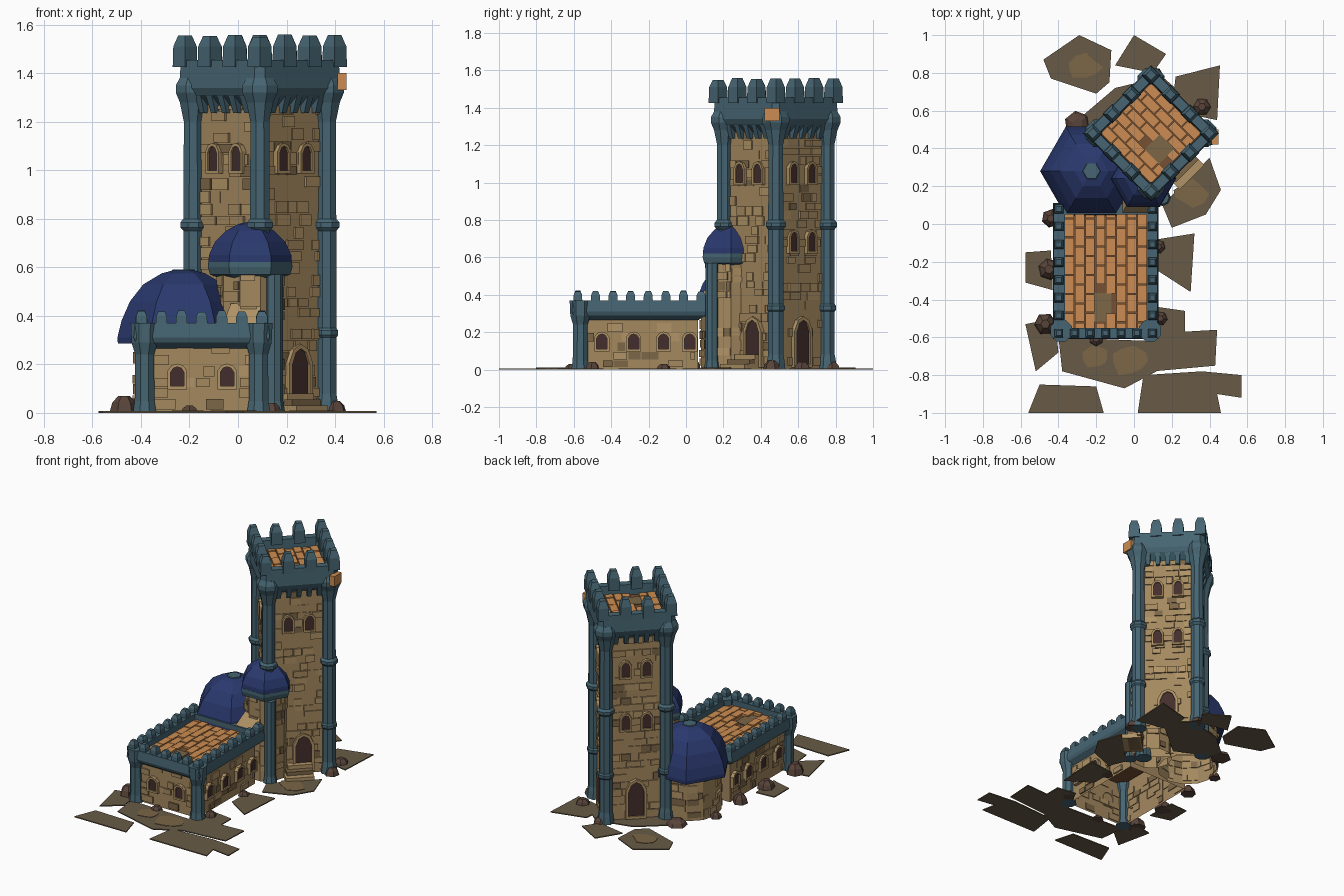
import bpy, bmesh, math, random
from mathutils import Matrix, Vector

if "Cube" in bpy.data.objects:
    bpy.data.objects.remove(bpy.data.objects["Cube"])
random.seed(7)

COLOURS = {"teal_trim": (70, 101, 114), "navy_dome": (42, 57, 110), "tan_stone": (164, 137, 95),
           "dark_stone": (124, 102, 71), "pale_stone": (176, 147, 102), "orange_tile": (204, 140, 82),
           "tile_gap": (118, 80, 50), "dark_opening": (66, 45, 44), "earth": (104, 91, 71),
           "brown_rock": (88, 68, 58)}
NAMES = list(COLOURS)
MATS = []
for n, rgb in COLOURS.items():
    m = bpy.data.materials.new(n)
    m.diffuse_color = [((c / 255 + 0.055) / 1.055) ** 2.4 for c in rgb] + [1]
    m.use_nodes = True
    m.node_tree.nodes["Principled BSDF"].inputs["Base Color"].default_value = m.diffuse_color
    MATS.append(m)


def rect(hx, hy, z, cx=0, cy=0, c=0):
    """Rectangle loop, corners chamfered by c when given."""
    if not c:
        return [(cx - hx, cy - hy, z), (cx + hx, cy - hy, z), (cx + hx, cy + hy, z), (cx - hx, cy + hy, z)]
    return [(cx + x, cy + y, z) for x, y in
            [(-hx + c, -hy), (hx - c, -hy), (hx, -hy + c), (hx, hy - c),
             (hx - c, hy), (-hx + c, hy), (-hx, hy - c), (-hx, -hy + c)]]


def ngon(n, r, z, start=0.0):
    return [(r * math.cos(start + math.tau * i / n), r * math.sin(start + math.tau * i / n), z) for i in range(n)]


def move(x, y, z=0, deg=0):
    return Matrix.Translation((x, y, z)) @ Matrix.Rotation(math.radians(deg), 4, 'Z')


class Part:
    def __init__(self, name):
        self.name, self.bm = name, bmesh.new()

    def solid(self, M, rings, colour, caps=(True, True)):
        """Skin a stack of equal loops."""
        idx = NAMES.index(colour)
        vs = [[self.bm.verts.new(M @ Vector(p)) for p in r] for r in rings]
        n = len(vs[0])
        fs = [self.bm.faces.new((a[i], a[(i + 1) % n], b[(i + 1) % n], b[i]))
              for a, b in zip(vs, vs[1:]) for i in range(n)]
        if caps[0]:
            fs.append(self.bm.faces.new(vs[0][::-1]))
        if caps[1]:
            fs.append(self.bm.faces.new(vs[-1]))
        for f in fs:
            f.material_index = idx

    def box(self, M, x0, x1, y0, y1, z0, z1, colour):
        a = ((x1 - x0) / 2, (y1 - y0) / 2)
        c = ((x0 + x1) / 2, (y0 + y1) / 2)
        self.solid(M, [rect(*a, z0, *c), rect(*a, z1, *c)], colour)

    def turned(self, M, profile, n, colour, start=0.0, caps=(True, True)):
        self.solid(M, [ngon(n, r, z, start) for r, z in profile], colour, caps)

    def done(self):
        bmesh.ops.recalc_face_normals(self.bm, faces=self.bm.faces)
        me = bpy.data.meshes.new(self.name)
        self.bm.to_mesh(me)
        for m in MATS:
            me.materials.append(m)
        bpy.context.collection.objects.link(bpy.data.objects.new(self.name, me))


def stones(p, M, width, z0, z1, chance=0.5):
    """Scatter raised blocks in courses over a wall; outward is local -y."""
    z = z0
    while z < z1 - 0.02:
        h, u = min(random.uniform(.04, .055), z1 - z), -width / 2
        while u < width / 2 - 0.02:
            w = min(random.uniform(.045, .1), width / 2 - u)
            if random.random() < chance:
                col = random.choice(["tan_stone"] * 4 + ["pale_stone"] * 2 + ["dark_stone"])
                p.box(M, u + .003, u + w - .003, -random.uniform(.004, .012), .005, z + .003, z + h - .003, col)
            u += w
        z += h


def arch(w, h, u, z, y):
    return [(u + a * w, y, z + b * h) for a, b in
            [(-.5, 0), (.5, 0), (.5, .72), (.3, .93), (0, 1), (-.3, .93), (-.5, .72)]]


def opening(p, M, u, z, w, h, t=.013):
    """Dark arched plate with a raised stone frame."""
    p.solid(M, [arch(w, h, u, z, -.006), arch(w, h, u, z, -.015)], "dark_opening")
    big = lambda y: arch(w + 2 * t, h + 2 * t, u, z - t, y)
    p.solid(M, [big(.005), big(-.024), arch(w, h, u, z, -.024), arch(w, h, u, z, -.006)],
            "pale_stone", (False, False))


def merlon(p, M, x, y, z, h, r):
    k = random.uniform(.92, 1.05)
    p.solid(M @ move(x, y, z), [rect(r, r, -.03), rect(r * .95, r * .95, h * .55), rect(r * .55, r * .55, h * k)],
            "teal_trim")


def tiles(p, M, hx, hy, z, cols, length, hatch):
    """Staggered roof tiles around a plain hatch (x, y, half width, half depth)."""
    p.box(M, -hx, hx, -hy, hy, z - .012, z, "tile_gap")
    a, b, ha, hb = hatch
    p.box(M, a - ha, a + ha, b - hb, b + hb, z, z + .006, "dark_stone")
    w = 2 * hx / cols
    for c in range(cols):
        x, y = -hx + c * w, -hy - (c % 2) * length / 2
        while y < hy:
            y0, y1 = max(y, -hy), min(y + length, hy)
            if y1 - y0 > .02 and not (abs(x + w / 2 - a) < ha and abs((y0 + y1) / 2 - b) < hb):
                p.box(M, x + .003, x + w - .003, y0 + .003, y1 - .003, z, z + random.uniform(.008, .018), "orange_tile")
            y += length


I = Matrix.Identity(4)

# Tall tower, turned 45 degrees
T = move(.09, .48, 0, 45)
FACES = [T @ move(0, 0, 0, 90 * k) for k in range(4)]
p = Part("tower_walls")
p.solid(T, [rect(.187, .187, 0), rect(.187, .187, 1.38)], "tan_stone", (False, False))
for k, F in enumerate(FACES):
    W = F @ move(0, -.187)
    stones(p, W, .31, .02, 1.27)
    for z in ([1.0] if k in (0, 3) else [1.0, .635]):
        for u in (-.068, .068):
            opening(p, W, u, z, .052, .1)
    if k < 3:
        opening(p, W, .03 if k == 0 else 0, .03, .1, .235, .018)
p.done()

p = Part("tower_corner_columns")
for F in FACES:
    p.turned(F @ move(-.194, -.194), [(.056, 0), (.05, .05), (.044, .08), (.044, .31), (.052, .32), (.052, .34),
             (.044, .35), (.044, .75), (.058, .765), (.058, .785), (.044, .8), (.042, 1.2), (.06, 1.28),
             (.078, 1.32), (.078, 1.35), (.06, 1.38)], 8, "teal_trim", math.pi / 8)
p.done()

p = Part("tower_battlements")
p.solid(T, [rect(.19, .19, 1.27, c=.02), rect(.235, .235, 1.31, c=.025), rect(.25, .25, 1.34, c=.03),
            rect(.245, .245, 1.455, c=.03), rect(.195, .195, 1.455, c=.015), rect(.19, .19, 1.37, c=.015)],
        "teal_trim", (False, False))
for F in FACES:
    for i in range(3):
        merlon(p, F, -.218 + i * .145, -.218, 1.455, .1, .036)
    for i in range(5):
        u = -.13 + i * .065
        p.solid(F @ move(u, 0), [rect(.013, .012, 1.235, 0, -.195), rect(.018, .027, 1.32, 0, -.21)], "teal_trim")
p.box(I, .41, .447, .42, .5, 1.33, 1.4, "orange_tile")
p.done()

p = Part("tower_roof_tiles")
tiles(p, T, .19, .19, 1.385, 7, .1, (-.028, -.09, .06, .055))
p.done()

# Low hall
H = move(-.15, -.25)
p = Part("hall_walls")
p.solid(H, [rect(.235, .315, 0), rect(.235, .315, .33)], "tan_stone", (False, False))
for deg, off, width, wins in [(0, .315, .4, (-.1, .105)), (90, .235, .6, (-.2, -.03, .13, .27)),
                              (270, .235, .6, (-.27, -.13, .03, .2))]:
    W = H @ move(0, 0, 0, deg) @ move(0, -off)
    stones(p, W, width, .01, .27)
    for u in wins:
        opening(p, W, u, .11, .055, .08)
p.done()

p = Part("hall_corner_columns")
for x in (-.385, .085):
    p.turned(move(x, -.565), [(.052, 0), (.044, .05), (.042, .24), (.058, .29), (.062, .37)], 8, "teal_trim", math.pi / 8)
p.turned(move(.15, .14), [(.045, 0), (.036, .05), (.036, .57)], 8, "teal_trim")
p.done()

p = Part("hall_battlements")
p.solid(H, [rect(.237, .317, .265), rect(.272, .352, .29), rect(.28, .36, .31), rect(.275, .355, .37),
            rect(.215, .3, .37), rect(.215, .3, .32)], "teal_trim", (False, False))
for i in range(7):
    merlon(p, H, -.248 + i * .0827, -.328, .37, .05, .024)
for s in (-1, 1):
    for i in range(1, 8):
        merlon(p, H, s * .248, -.328 + i * .094, .37, .05, .025)
p.done()

p = Part("hall_roof_tiles")
tiles(p, H, .22, .32, .318, 8, .1, (-.015, -.19, .045, .075))
p.done()

# Domed annexes
def annex(name, x, y, r, n, z1, dome, cap):
    p, A = Part(name + "_drum"), move(x, y)
    p.turned(A, [(r, 0), (r, z1)], n, "tan_stone", caps=(False, True))
    for k in range(n):
        F = A @ move(0, 0, 0, 360 * (k + .5) / n + 90) @ move(0, -r * math.cos(math.pi / n))
        stones(p, F, 2 * r * math.sin(math.pi / n), .02, z1, .4)
    p.done()
    p = Part(name + "_dome")
    p.turned(A, dome, 6, "navy_dome")
    p.turned(A, cap, 6, "teal_trim")
    p.done()


annex("large_annex", -.225, .28, .2, 12, .32,
      [(.2, .3), (.27, .285), (.272, .31), (.255, .38), (.22, .46), (.165, .53), (.09, .575), (.04, .588)],
      [(.055, .57), (.045, .592)])
annex("small_annex", .05, .24, .135, 10, .6,
      [(.15, .59), (.172, .615), (.17, .65), (.145, .705), (.1, .75), (.05, .778), (.02, .785)],
      [(.125, .555), (.165, .57), (.174, .6), (.173, .622)])

p = Part("annex_buttress")
p.solid(I, [rect(.085, .08, .3, .02, .13), rect(.08, .07, .37, .02, .13), rect(.06, .04, .45, .03, .16)], "pale_stone")
p.done()

p = Part("door_steps")
for d, z in ((.13, .03), (.09, .055), (.05, .08)):
    p.box(FACES[0] @ move(.0, -.187), -.06 - d / 3, .08, -d, 0, 0, z, "pale_stone" if z != .055 else "dark_stone")
p.done()

# Broken ground patches
GROUND = [
    [(-.29, 1), (-.12, .92), (-.13, .75), (-.2, .69), (-.44, .77), (-.48, .87)],
    [(0, 1), (.17, .9), (.1, .8), (-.1, .84)],
    [(.22, .78), (.455, .84), (.44, .55), (.2, .6)],
    [(-.3, .55), (-.1, .72), (.15, .78), (.3, .65), (0, .4)],
    [(.15, .1), (.4, .35), (.46, .18), (.38, .05), (.2, -.02)],
    [(.13, -.08), (.32, -.05), (.3, -.36), (.13, -.25)],
    [(.13, -.44), (.27, -.46), (.27, -.57), (.44, -.56), (.43, -.75), (.1, -.78), (.05, -.6)],
    [(.05, -.8), (.36, -.78), (.57, -.8), (.57, -.92), (.44, -.9), (.46, -1), (.02, -1)],
    [(-.4, -.6), (.1, -.62), (.12, -.78), (-.05, -.87), (-.38, -.78)],
    [(-.5, -.85), (-.2, -.86), (-.16, -1), (-.56, -1)],
    [(-.575, -.53), (-.42, -.5), (-.4, -.68), (-.52, -.78)],
    [(-.575, -.15), (-.44, -.14), (-.43, -.35), (-.575, -.31)]]
p = Part("ground_patches")
for poly in GROUND:
    p.solid(I, [[(x, y, z) for x, y in poly] for z in (0, .007)], "earth")
for x, y, r in [(-.27, .83, .1), (-.02, -.72, .11), (-.2, -.7, .08), (.3, .16, .09)]:
    loop = [(a * random.uniform(.7, 1.1), b * random.uniform(.5, .9), 0) for a, b, _ in ngon(9, r, 0)]
    p.solid(move(x, y, .006), [loop, [(a, b, .004) for a, b, _ in loop]], "dark_stone")
p.done()

# Loose rocks along the walls
p = Part("base_rocks")
for x, y, r, h in [(-.47, -.53, .06, .07), (-.45, -.24, .06, .06), (-.44, .03, .05, .06), (-.3, .53, .07, .04),
                   (-.44, .3, .04, .04), (.4, .46, .05, .05), (.36, .62, .05, .04), (.11, .78, .05, .04),
                   (.13, -.12, .04, .03), (.14, -.5, .04, .04), (-.2, -.61, .04, .03)]:
    p.turned(move(x, y, 0, random.uniform(0, 60)), [(r, 0), (r * .8, h * .6), (r * .4, h)], 6, "brown_rock")
p.done()
